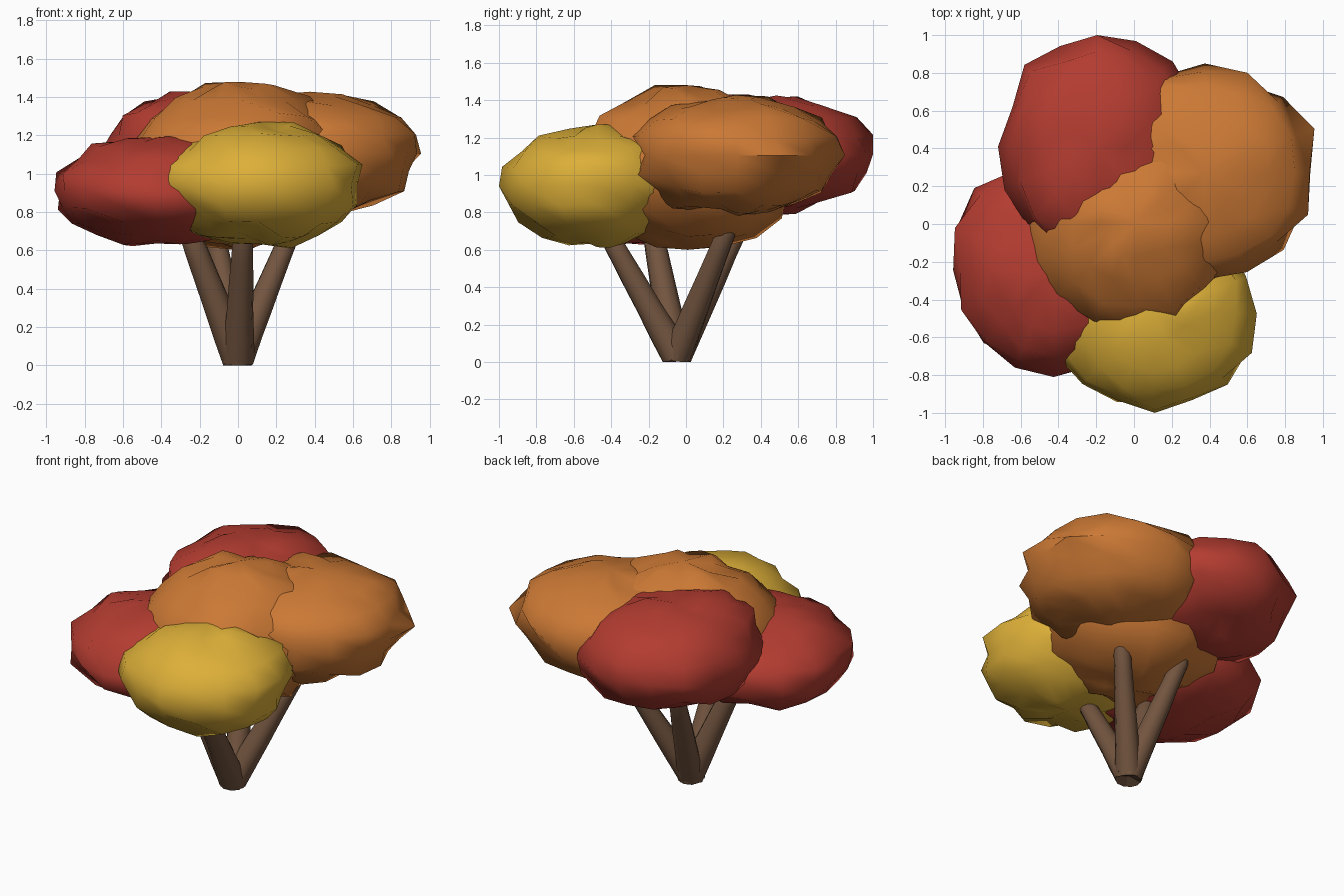
import bpy, bmesh, math, random
from mathutils import Vector, noise

if "Cube" in bpy.data.objects:
    bpy.data.objects.remove(bpy.data.objects["Cube"])

random.seed(4)


def material(name, rgb):
    m = bpy.data.materials.new(name)
    m.diffuse_color = (*rgb, 1)
    m.use_nodes = True
    m.node_tree.nodes["Principled BSDF"].inputs["Base Color"].default_value = m.diffuse_color
    return m


ORANGE = material("orange_leaf", (0.60, 0.19, 0.035))
RED = material("red_leaf", (0.45, 0.045, 0.03))
YELLOW = material("yellow_leaf", (0.72, 0.43, 0.04))
BARK = material("bark", (0.17, 0.09, 0.05))


def finish(bm, name, mat, angle):
    bmesh.ops.recalc_face_normals(bm, faces=bm.faces)
    mesh = bpy.data.meshes.new(name)
    bm.to_mesh(mesh)
    bm.free()
    ob = bpy.data.objects.new(name, mesh)
    bpy.context.collection.objects.link(ob)
    mesh.materials.append(mat)
    bpy.ops.object.select_all(action='DESELECT')
    ob.select_set(True)
    bpy.context.view_layer.objects.active = ob
    bpy.ops.object.shade_smooth_by_angle(angle=math.radians(angle))


def leaf_clump(name, mat, lo, hi, seed, lumps=()):
    """Bumpy low-poly ellipsoid inside the box lo..hi; lumps push it in or out."""
    bm = bmesh.new()
    bmesh.ops.create_uvsphere(bm, u_segments=16, v_segments=10, radius=1)
    off = Vector((seed * 7.3, seed * 3.1, 0.4))
    for v in bm.verts:
        d = v.co.normalized()
        r = 0.98 + 0.16 * noise.noise(d * 3.6 + off)
        for direction, amount in lumps:
            r += amount * math.exp(-6 * (1 - d.dot(Vector(direction).normalized())))
        for i in range(3):
            c = (lo[i] + hi[i]) / 2 + d[i] * r * (hi[i] - lo[i]) / 2
            v.co[i] = min(max(c, lo[i]), hi[i])
    finish(bm, name, mat, 60)


def limb(name, base, tip, r0, r1, sides=10, rings=5):
    """Tapered limb with slightly uneven rings and a blunt rounded tip."""
    bm = bmesh.new()
    base, tip = Vector(base), Vector(tip)
    axis = (tip - base).normalized()
    q = axis.to_track_quat('Z', 'Y')
    stations = [(i / rings * 0.9, r0 + (r1 - r0) * (i / rings) ** 0.8) for i in range(rings + 1)]
    stations.append((0.97, r1 * 0.55))
    loops = []
    for t, r in stations:
        c = base.lerp(tip, t)
        r *= random.uniform(0.97, 1.04)
        loops.append([bm.verts.new(c + q @ Vector((r * math.cos(k * math.tau / sides),
                                                   r * math.sin(k * math.tau / sides), 0)))
                      for k in range(sides)])
    for a, b in zip(loops, loops[1:]):
        for k in range(sides):
            n = (k + 1) % sides
            bm.faces.new((a[k], a[n], b[n], b[k]))
    bm.faces.new(loops[0])
    end = bm.verts.new(tip)
    for k in range(sides):
        bm.faces.new((loops[-1][k], loops[-1][(k + 1) % sides], end))
    for v in bm.verts:
        v.co.z = max(v.co.z, 0)
    finish(bm, name, BARK, 50)


# Canopy: five overlapping clumps
leaf_clump("centre_foliage", ORANGE, (-0.60, -0.58, 0.60), (0.62, 0.60, 1.48), 1,
           [((-0.6, 0.5, 0.6), -0.12), ((0, 0, 1), 0.04), ((0, -1, 0.2), 0.04)])
leaf_clump("right_foliage", ORANGE, (-0.22, -0.31, 0.78), (0.97, 0.85, 1.43), 2)
leaf_clump("front_foliage", YELLOW, (-0.43, -1.00, 0.61), (0.65, 0.05, 1.27), 3,
           [((0, -0.7, -0.7), -0.06)])
leaf_clump("left_foliage", RED, (-0.97, -0.81, 0.62), (0.12, 0.32, 1.20), 4,
           [((-0.75, 0.65, 0), 0.1), ((-0.8, -0.6, 0), -0.04)])
leaf_clump("back_foliage", RED, (-0.72, -0.18, 0.79), (0.33, 1.00, 1.43), 5,
           [((-0.3, -0.6, 0.7), 0.06), ((0.8, 0.7, 0), 0.08)])

# Forked trunk: four limbs fanning out of a common foot
FOOT = (0.0, -0.05, 0.03)
limb("right_limb", FOOT, (0.31, 0.25, 0.78), 0.085, 0.052)
limb("front_limb", FOOT, (0.03, -0.46, 0.76), 0.085, 0.053)
limb("left_limb", FOOT, (-0.28, -0.19, 0.76), 0.085, 0.056)
limb("back_limb", FOOT, (-0.14, 0.32, 0.80), 0.082, 0.053)
